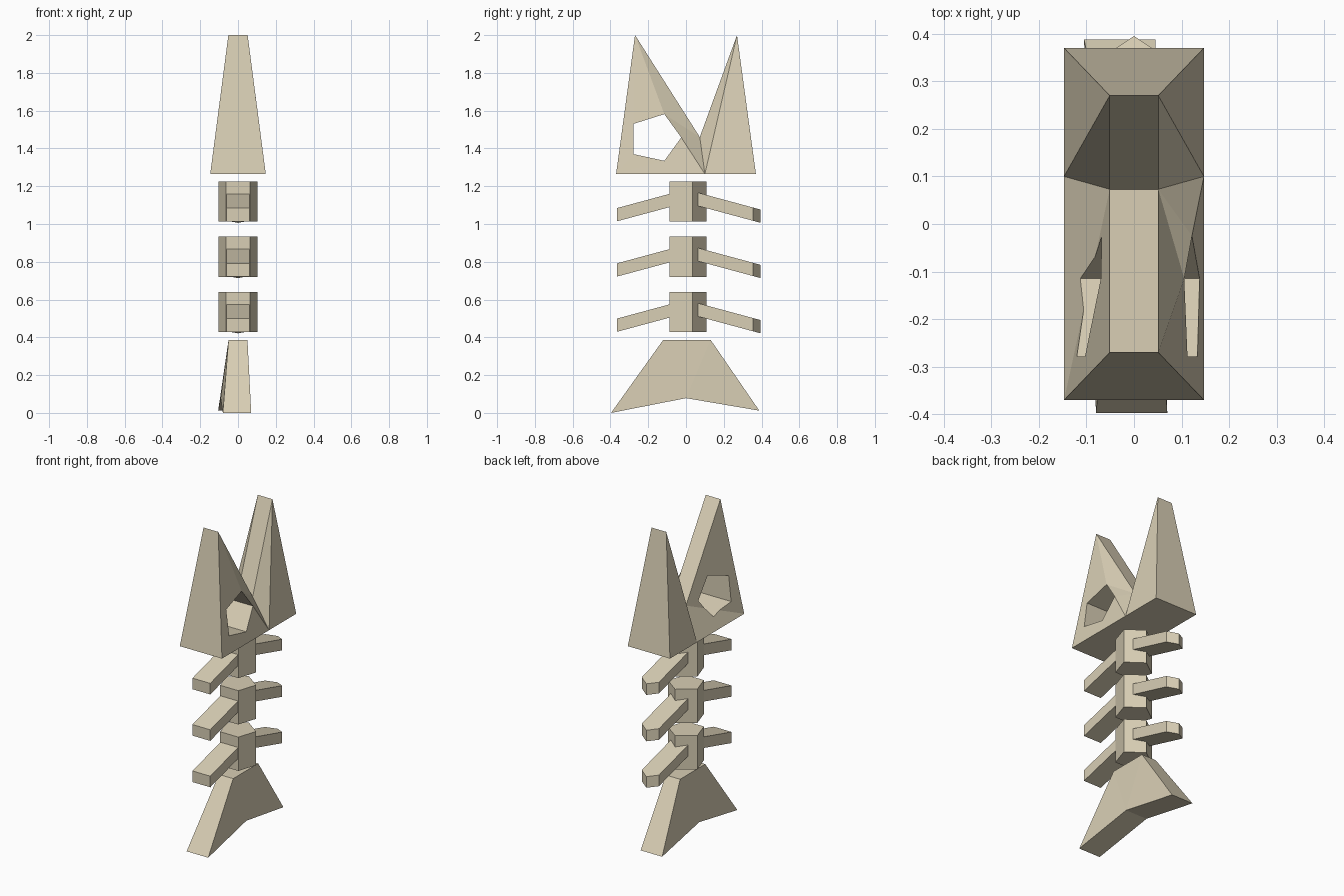
import bpy
import bmesh
from math import sin, cos, pi
from mathutils import Vector

cube = bpy.data.objects.get("Cube")
if cube:
    bpy.data.objects.remove(cube, do_unlink=True)

BONE = (0.69, 0.62, 0.46, 1)
bone = bpy.data.materials.new("bone")
bone.use_nodes = True
bone.diffuse_color = BONE
bone.node_tree.nodes["Principled BSDF"].inputs["Base Color"].default_value = BONE


def build(name, faces):
    """Make an object from faces given as lists of points, welding shared corners."""
    bm = bmesh.new()
    corners = {}
    for face in faces:
        loop = []
        for p in face:
            key = tuple(round(c, 4) for c in p)
            if key not in corners:
                corners[key] = bm.verts.new(key)
            loop.append(corners[key])
        bm.faces.new(loop)
    bmesh.ops.recalc_face_normals(bm, faces=bm.faces)
    bmesh.ops.triangulate(bm, faces=[f for f in bm.faces if len(f.verts) > 4])
    mesh = bpy.data.meshes.new(name)
    bm.to_mesh(mesh)
    bm.free()
    mesh.materials.append(bone)
    obj = bpy.data.objects.new(name, mesh)
    bpy.context.collection.objects.link(obj)
    return obj


def prism(name, bottom, top):
    """Close two matching outlines with side walls."""
    n = len(bottom)
    walls = [[bottom[i], bottom[(i + 1) % n], top[(i + 1) % n], top[i]] for i in range(n)]
    return build(name, [bottom[::-1], top] + walls)


# Head: wide rectangular base, two pointed jaws and a mouth notch
BASE, TIP, WIDE, THIN = 1.265, 2.0, 0.147, 0.051


def head_points(s):
    return [Vector(p) for p in (
        (s * WIDE, -0.37, BASE), (s * WIDE, 0.1, BASE), (s * WIDE, 0.37, BASE),
        (s * THIN, 0.27, TIP), (s * THIN, 0.073, 1.46), (s * THIN, -0.27, TIP))]


def on_plane(a, b, c, y, z):
    """Point at the given y and z on the plane through a, b and c."""
    n = (b - a).cross(c - a)
    return Vector((a.x - (n.y * (y - a.y) + n.z * (z - a.z)) / n.x, y, z))


# Eye tunnel outline: pentagon in y and z, first corner pointing back
eye = [(-0.155 + 0.13 * cos(2 * pi * i / 5), 1.458 + 0.13 * sin(2 * pi * i / 5))
       for i in range(5)]
eye[2], eye[3] = (-0.278, 1.53), (-0.278, 1.37)

L, R = head_points(1), head_points(-1)
left_eye = [on_plane(L[0], L[1], L[5], *p) for p in eye]
# Right side is creased from the notch to the front corner, through the eye
right_eye = [on_plane(R[0], R[4], R[5], *p) for p in eye]
right_eye[4] = on_plane(R[0], R[1], R[4], *eye[4])


def crease_hit(p, q):
    """Where the right crease crosses the eye edge p to q."""
    slope = (R[4].z - R[0].z) / (R[4].y - R[0].y)

    def gap(v):
        return v[1] - R[0].z - slope * (v[0] - R[0].y)
    t = gap(p) / (gap(p) - gap(q))
    y = p[0] + t * (q[0] - p[0])
    return R[0].lerp(R[4], (y - R[0].y) / (R[4].y - R[0].y))


under, behind = crease_hit(eye[3], eye[4]), crease_hit(eye[4], eye[0])
l0, l1, l2, l3, l4 = left_eye
r0, r1, r2, r3, r4 = right_eye
faces = [
    # front, back, mouth slopes and base
    [L[0], L[5], R[5], R[0]], [L[2], L[3], R[3], R[2]],
    [L[5], L[4], R[4], R[5]], [L[4], L[3], R[3], R[4]],
    [L[0], L[1], L[2], R[2], R[1], R[0]],
    # left cheek around the eye
    [L[5], L[0], l3, l2], [L[5], l2, l1], [L[5], l1, L[4]], [l1, l0, L[4]],
    [L[0], l4, l3], [L[0], L[1], l4], [L[1], l0, l4], [L[1], L[4], l0],
    # right cheek around the eye
    [R[5], R[0], r3, r2], [R[5], r2, r1], [R[5], r1, R[4]], [r1, r0, R[4]],
    [r0, behind, R[4]], [R[0], under, r3],
    [R[0], r4, under], [R[0], R[1], r4], [R[1], behind, r4], [R[1], R[4], behind],
    # tunnel walls
    [l0, l1, r1, r0], [l1, l2, r2, r1], [l2, l3, r3, r2],
    [l3, l4, r4, under, r3], [l4, l0, r0, behind, r4]]
for P in (L, R):
    faces += [[P[1], P[4], P[3]], [P[1], P[3], P[2]]]
build("head", faces)

# Spine: three five-sided vertebrae, each with a front and a back rib
RADIUS, HEIGHT, RIB = 0.108, 0.213, 0.07
ring = [(RADIUS * sin(2 * pi * i / 5), RADIUS * cos(2 * pi * i / 5)) for i in range(5)]
FRONT_RIB = [(-0.062, -0.365), (0.062, -0.365), (0.062, -0.085), (-0.062, -0.085)]
BACK_RIB = [(-0.06, 0.06), (0, 0.1), (0.06, 0.06), (0.06, 0.355), (0, 0.395), (-0.06, 0.355)]


def rib(name, plan, z):
    """Rib that drops in height as it leaves the spine."""
    low = [(x, y, z - 0.27 * (abs(y) - 0.07)) for x, y in plan]
    prism(name, low, [(x, y, h + RIB) for x, y, h in low])


for i, place in enumerate(("lower", "middle", "upper")):
    z = 0.427 + 0.2925 * i
    prism(place + "_vertebra", [(x, y, z) for x, y in ring],
          [(x, y, z + HEIGHT) for x, y in ring])
    rib(place + "_front_rib", FRONT_RIB, z + 0.082)
    rib(place + "_back_rib", BACK_RIB, z + 0.082)

# Tail fin: narrow top spreading to two skewed feet
profile = [(-0.12, 0.387, 0, 0.05), (-0.397, 0.0, -0.005, 0.075), (0, 0.078, -0.017, 0.075),
           (0.388, 0.012, -0.03, 0.075), (0.13, 0.387, 0, 0.05)]
right, left = ([(mid + s * half, y, z) for y, z, mid, half in profile] for s in (-1, 1))
prism("tail_fin", right, left)
